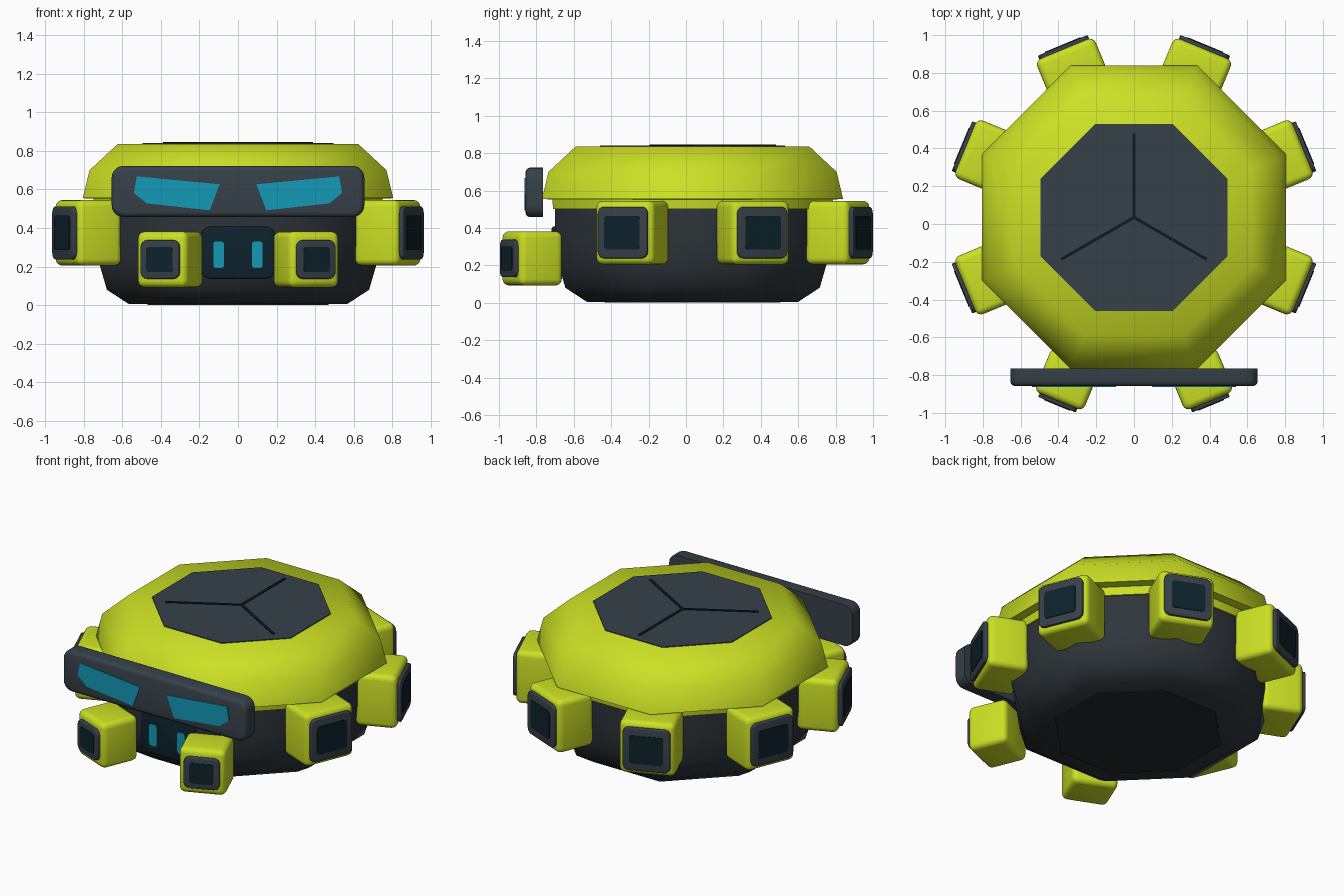
import bpy, bmesh, math
from mathutils import Matrix, Vector

if "Cube" in bpy.data.objects:
    bpy.data.objects.remove(bpy.data.objects["Cube"])

CY = 0.035          # y of the body axis
A = math.radians


def mat(name, r, g, b):
    m = bpy.data.materials.new(name)
    m.diffuse_color = (r, g, b, 1)
    m.use_nodes = True
    m.node_tree.nodes["Principled BSDF"].inputs["Base Color"].default_value = m.diffuse_color
    return m


LIME = mat("lime_yellow", 0.60, 0.75, 0.018)
SLATE = mat("slate_grey", 0.037, 0.053, 0.066)
BODY = mat("dark_grey", 0.028, 0.036, 0.044)
BASE = mat("charcoal", 0.016, 0.021, 0.025)
NAVY = mat("dark_navy", 0.004, 0.016, 0.025)
BLACK = mat("groove_black", 0.005, 0.010, 0.014)
CYAN = mat("cyan", 0.007, 0.32, 0.47)


def finish(bm, name, material, matrix=Matrix(), smooth=40):
    bmesh.ops.recalc_face_normals(bm, faces=bm.faces)
    me = bpy.data.meshes.new(name)
    bm.to_mesh(me)
    bm.free()
    me.transform(matrix)
    me.materials.append(material)
    ob = bpy.data.objects.new(name, me)
    bpy.context.collection.objects.link(ob)
    bpy.ops.object.select_all(action='DESELECT')
    ob.select_set(True)
    bpy.context.view_layer.objects.active = ob
    bpy.ops.object.shade_smooth_by_angle(angle=A(smooth))
    return ob


def octagon_loft(name, profile, material, smooth=50):
    """Capped stack of octagons; profile holds (apothem, z)."""
    bm = bmesh.new()
    rings = []
    for a, z in profile:
        r = a / math.cos(math.pi / 8)
        rings.append([bm.verts.new((r * math.cos(A(22.5 + 45 * i)),
                                    CY + r * math.sin(A(22.5 + 45 * i)), z))
                      for i in range(8)])
    for lo, hi in zip(rings, rings[1:]):
        for i in range(8):
            j = (i + 1) % 8
            bm.faces.new((lo[i], lo[j], hi[j], hi[i]))
    bm.faces.new(rings[0][::-1])
    bm.faces.new(rings[-1])
    return finish(bm, name, material, smooth=smooth)


def rounded_rect(w, h, r, seg=4):
    pts = []
    for k, (sx, sz) in enumerate(((1, 1), (-1, 1), (-1, -1), (1, -1))):
        for i in range(seg + 1):
            a = A(90 * k + 90 * i / seg)
            pts.append((sx * (w / 2 - r) + r * math.cos(a),
                        sz * (h / 2 - r) + r * math.sin(a)))
    return pts


def plate(name, outline, front, back, material, matrix=Matrix(), edge=0.0):
    """Outline in xz, extruded from y=front to y=back, optional rounded front rim."""
    bm = bmesh.new()
    f = bm.faces.new([bm.verts.new((x, front, z)) for x, z in outline])
    ext = bmesh.ops.extrude_face_region(bm, geom=[f], use_keep_orig=True)
    new = [v for v in ext['geom'] if isinstance(v, bmesh.types.BMVert)]
    bmesh.ops.translate(bm, verts=new, vec=(0, back - front, 0))
    if edge:
        rim = [e for e in bm.edges
               if all(abs(v.co.y - front) < 1e-6 for v in e.verts)]
        bmesh.ops.bevel(bm, geom=rim, offset=edge, segments=3, profile=0.5,
                        affect='EDGES')
    return finish(bm, name, material, matrix)


def box(name, size, material, matrix, bevel=0.0):
    bm = bmesh.new()
    bmesh.ops.create_cube(bm, size=1, matrix=Matrix.Diagonal((*size, 1)))
    if bevel:
        bmesh.ops.bevel(bm, geom=bm.edges[:], offset=bevel, segments=4,
                        profile=0.5, affect='EDGES')
    return finish(bm, name, material, matrix)


def pod(name, centre, theta, size, frame, window):
    """Box facing outward at theta from the front; centre is its outer face."""
    m = Matrix.Translation(centre) @ Matrix.Rotation(theta, 4, 'Z')
    w, d, h = size
    box(name, size, LIME, m @ Matrix.Translation((0, d / 2, 0)), 0.035)
    plate(name + "_frame", rounded_rect(*frame, 0.035), -0.020, 0.02, SLATE, m, 0.006)
    plate(name + "_window", rounded_rect(*window, 0.018), -0.024, -0.016, NAVY, m)


# Main body
octagon_loft("lower_body", [(0.565, 0.005), (0.68, 0.08), (0.715, 0.2),
                            (0.735, 0.33), (0.735, 0.56)], BODY)
octagon_loft("bottom_plate", [(0.47, 0.0), (0.47, 0.02)], BASE, 30)
octagon_loft("upper_shell", [(0.745, 0.50), (0.75, 0.552), (0.805, 0.555),
                             (0.77, 0.70), (0.625, 0.835)], LIME)
octagon_loft("top_plate", [(0.495, 0.82), (0.495, 0.84)], SLATE, 30)

# Three grooves on the top plate
for i in range(3):
    m = (Matrix.Translation((0, CY, 0.841)) @ Matrix.Rotation(A(120 * i), 4, 'Z')
         @ Matrix.Translation((0, 0.2225, 0)))
    box("top_groove", (0.016, 0.445, 0.008), BLACK, m)

# Six large pods around the sides and back, two small ones at the front
for s, side in ((1, "right"), (-1, "left")):
    for n, deg in enumerate((67.5, 112.5, 157.5)):
        t = A(deg) * s
        c = Vector((0.966 * math.sin(t), CY - 0.966 * math.cos(t), 0.375))
        pod(f"{side}_pod_{n + 1}", c, t, (0.335, 0.25, 0.34),
            (0.285, 0.275), (0.205, 0.18))
    pod(f"{side}_front_pod", Vector((s * 0.40, -0.938, 0.237)), A(22.5) * s,
        (0.28, 0.25, 0.29), (0.215, 0.20), (0.148, 0.13))

# Visor with slanted eyes
plate("visor", rounded_rect(1.31, 0.265, 0.06, 5), -0.858, -0.764, SLATE,
      Matrix.Translation((0, 0, 0.59)), 0.025)
EYE = [(0.525, 0.668), (0.095, 0.627), (0.147, 0.492), (0.473, 0.528), (0.54, 0.582)]
for s, side in ((1, "right"), (-1, "left")):
    plate(side + "_eye", [(s * x, z) for x, z in EYE], -0.863, -0.855, CYAN)

# Mouth panel with two light bars
plate("mouth_panel", rounded_rect(0.38, 0.27, 0.045), -0.718, -0.66, NAVY,
      Matrix.Translation((0, 0, 0.272)), 0.01)
for s, side in ((1, "right"), (-1, "left")):
    plate(side + "_mouth_light", rounded_rect(0.054, 0.138, 0.014), -0.724, -0.716,
          CYAN, Matrix.Translation((s * 0.1, 0, 0.262)))
